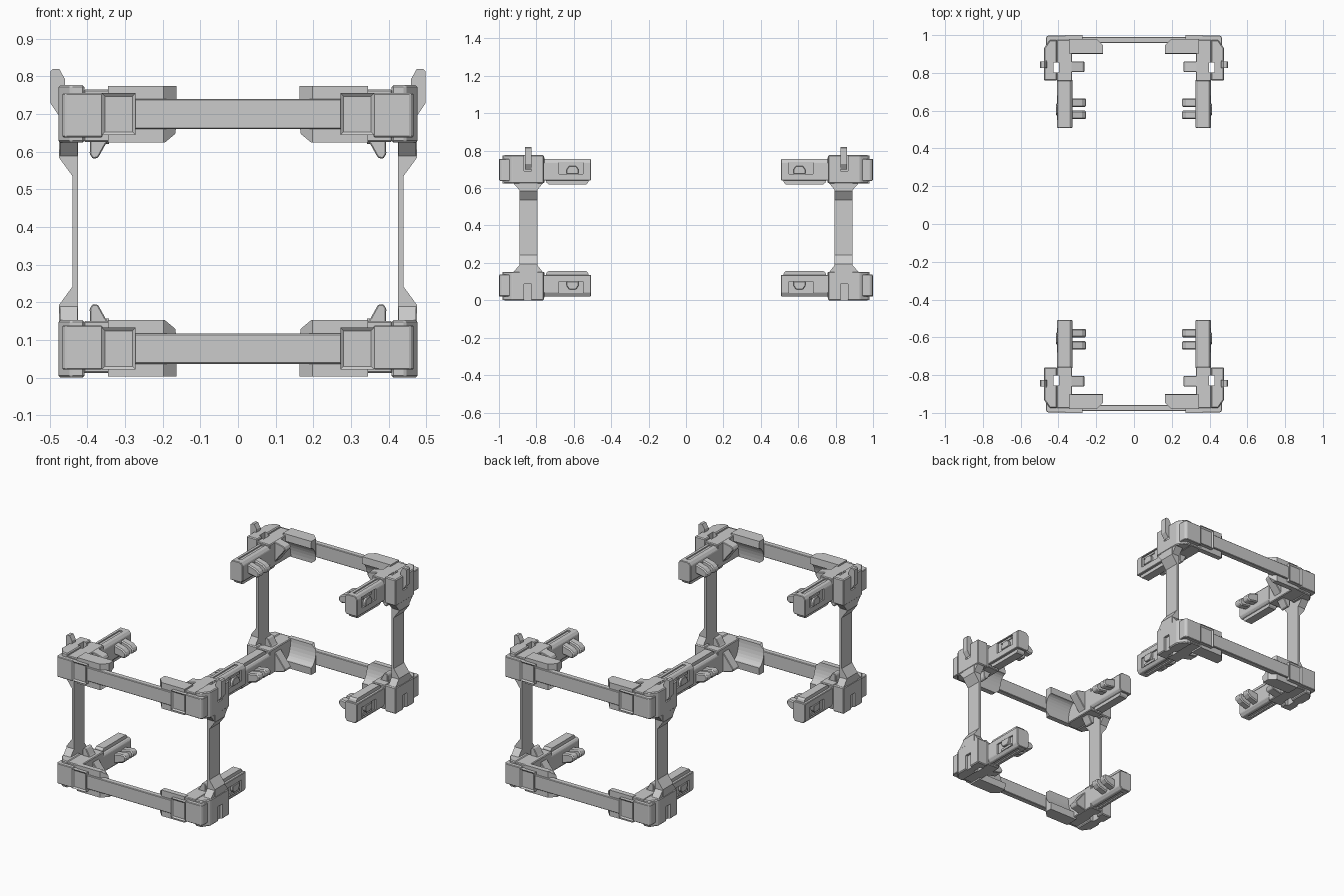
import bpy, bmesh, math
from mathutils import Vector

if "Cube" in bpy.data.objects:
    bpy.data.objects.remove(bpy.data.objects["Cube"])

MID = 0.3885   # height of the horizontal symmetry plane; all meshes are local to it
AX = {'x': (1, 2, 0), 'y': (0, 2, 1), 'z': (0, 1, 2)}


def finish(name, bm, mirror="xyz", bevel=0.0, cuts=()):
    bmesh.ops.recalc_face_normals(bm, faces=bm.faces)
    me = bpy.data.meshes.new(name)
    bm.to_mesh(me)
    bm.free()
    ob = bpy.data.objects.new(name, me)
    ob.location.z = MID
    bpy.context.collection.objects.link(ob)
    if bevel:
        b = ob.modifiers.new("bevel", 'BEVEL')
        b.width, b.segments, b.limit_method = bevel, 1, 'ANGLE'
    for c in cuts:
        m = ob.modifiers.new("cut", 'BOOLEAN')
        m.operation, m.object, m.solver = 'DIFFERENCE', c, 'EXACT'
    if mirror:
        m = ob.modifiers.new("mirror", 'MIRROR')
        m.use_mirror_merge = False
        for i, a in enumerate("xyz"):
            m.use_axis[i] = a in mirror
    return ob


def prism_bm(pts, axis, a, b):
    """Extrude a 2D outline along an axis from a to b."""
    bm = bmesh.new()
    i, j, k = AX[axis]
    rings = []
    for d in (a, b):
        ring = []
        for p in pts:
            v = [0, 0, 0]
            v[i], v[j], v[k] = p[0], p[1], d
            ring.append(bm.verts.new(v))
        rings.append(ring)
    n = len(pts)
    bm.faces.new(rings[0])
    bm.faces.new(rings[1][::-1])
    for q in range(n):
        r = (q + 1) % n
        bm.faces.new((rings[0][q], rings[0][r], rings[1][r], rings[1][q]))
    return bm


def prism(name, pts, axis, a, b, **kw):
    return finish(name, prism_bm(pts, axis, a, b), **kw)


def box(name, x, y, z, **kw):
    return prism(name, [(x[0], y[0]), (x[1], y[0]), (x[1], y[1]), (x[0], y[1])],
                 'z', z[0], z[1], **kw)


def cutter(name, x, y, z):
    ob = box(name, x, y, z, mirror="")
    ob.hide_render = True
    ob.display_type = 'WIRE'
    return ob


# Cutters: through hole, outer socket, arm groove, arm recess
hole = cutter("hole_cutter", (0.397, 0.427), (0.802, 0.856), (0.1, 0.5))
socket = cutter("socket_cutter", (0.463, 0.52), (0.825, 0.865), (0.302, 0.5))
groove = cutter("groove_cutter", (0.358, 0.379), (0.54, 0.755), (0.36, 0.5))
recess = cutter("recess_cutter", (0.398, 0.5), (0.55, 0.68), (0.287, 0.35))

# Horizontal beams, front and back, top and bottom
box("beam", (-0.3, 0.3), (0.957, 0.99), (0.272, 0.352), mirror="yz", bevel=0.003)

# Vertical posts, flaring outward at both ends
half = [(0.44, 0.147), (0.475, 0.195), (0.475, 0.24), (0.425, 0.24)]
prism("post", half + [(x, -z) for x, z in reversed(half)], 'y', 0.795, 0.89, mirror="xy")
prism("post_flare", [(0.795, 0.2), (0.89, 0.2), (0.93, 0.245), (0.76, 0.245)],
      'x', 0.426, 0.473)

# Corner blocks and the base the arm grows from
prism("corner_block", [(0.408, 0.76), (0.477, 0.76), (0.477, 0.93), (0.445, 0.975), (0.408, 0.975)],
      'z', 0.236, 0.3885, bevel=0.005, cuts=(hole, socket))
prism("arm_base", [(0.327, 0.757), (0.41, 0.757), (0.41, 0.975), (0.327, 0.975)],
      'z', 0.238, 0.377, bevel=0.004, cuts=(hole,))

# End plate wrapping the corner, with a framed clip over the beam
prism("corner_plate", [(0.36, 0.93), (0.467, 0.93), (0.467, 0.985), (0.458, 0.997), (0.36, 0.997)],
      'z', 0.25, 0.367, bevel=0.003)
bm = prism_bm([(0.272, 0.95), (0.362, 0.95), (0.362, 1.0), (0.272, 1.0)], 'z', 0.256, 0.367)
bmesh.ops.recalc_face_normals(bm, faces=bm.faces)
front = [f for f in bm.faces if f.normal.y > 0.9]
bmesh.ops.inset_region(bm, faces=front, thickness=0.012, depth=0)
bmesh.ops.translate(bm, verts=front[0].verts, vec=(0, -0.007, 0))
finish("beam_clip", bm)

# Flange behind the beam: hollow curved inner face, slanted end
R = 0.15
arc = [(0.9 + 0.05 * math.sin(t * math.pi / 16), 0.345 - 0.109 * (1 - math.cos(t * math.pi / 16)))
       for t in range(9)]
bm = prism_bm([(0.98, 0.386), (0.903, 0.386)] + arc + [(0.98, 0.236)], 'x', 0.163, 0.345)
for co, no in (((0.163, 0.945, 0), (-1, 1, 0)), ((0.163, 0, 0.262), (-1, 0, -1.2))):
    g = bm.verts[:] + bm.edges[:] + bm.faces[:]
    bmesh.ops.bisect_plane(bm, geom=g, plane_co=co, plane_no=Vector(no).normalized(),
                           clear_outer=True)
    bmesh.ops.holes_fill(bm, edges=[e for e in bm.edges if e.is_boundary], sides=0)
finish("flange", bm)

# Diagonal hook rib across each arm base
prism("hook", [(0.262, 0.345), (0.27, 0.362), (0.335, 0.377), (0.393, 0.3), (0.394, 0.205),
               (0.386, 0.193), (0.372, 0.195), (0.352, 0.231)], 'y', 0.805, 0.86,
      bevel=0.003, cuts=(hole,))

# Arms reaching toward the middle, with a rail on the inner side
prism("arm", [(0.326, 0.265), (0.336, 0.252), (0.407, 0.252), (0.407, 0.348), (0.395, 0.367),
              (0.34, 0.367), (0.326, 0.35)], 'y', 0.508, 0.765, bevel=0.003, cuts=(groove, recess))
prism("arm_rail", [(0.52, 0.254), (0.524, 0.24), (0.533, 0.232), (0.735, 0.232), (0.745, 0.24), (0.75, 0.254)],
      'x', 0.343, 0.392)

# Latch on the arm's outer face
prism("latch", [(0.575, 0.287), (0.638, 0.287), (0.638, 0.312), (0.625, 0.33), (0.588, 0.33), (0.575, 0.312)],
      'x', 0.39, 0.413, bevel=0.003)
box("latch_bar", (0.39, 0.404), (0.565, 0.65), (0.332, 0.345))

# Paired pegs on the arm's inner face
for y in (0.555, 0.62):
    prism("peg", [(0.335, 0.345), (0.275, 0.328), (0.254, 0.31), (0.254, 0.29), (0.268, 0.278),
                  (0.335, 0.29)], 'y', y, y + 0.045, bevel=0.006)

# Upright fins in the top sockets only
prism("fin", [(0.46, 0.33), (0.46, 0.405), (0.475, 0.4315), (0.492, 0.4315), (0.498, 0.425),
              (0.498, 0.34), (0.478, 0.31), (0.47, 0.33)], 'y', 0.827, 0.861, mirror="xy")
